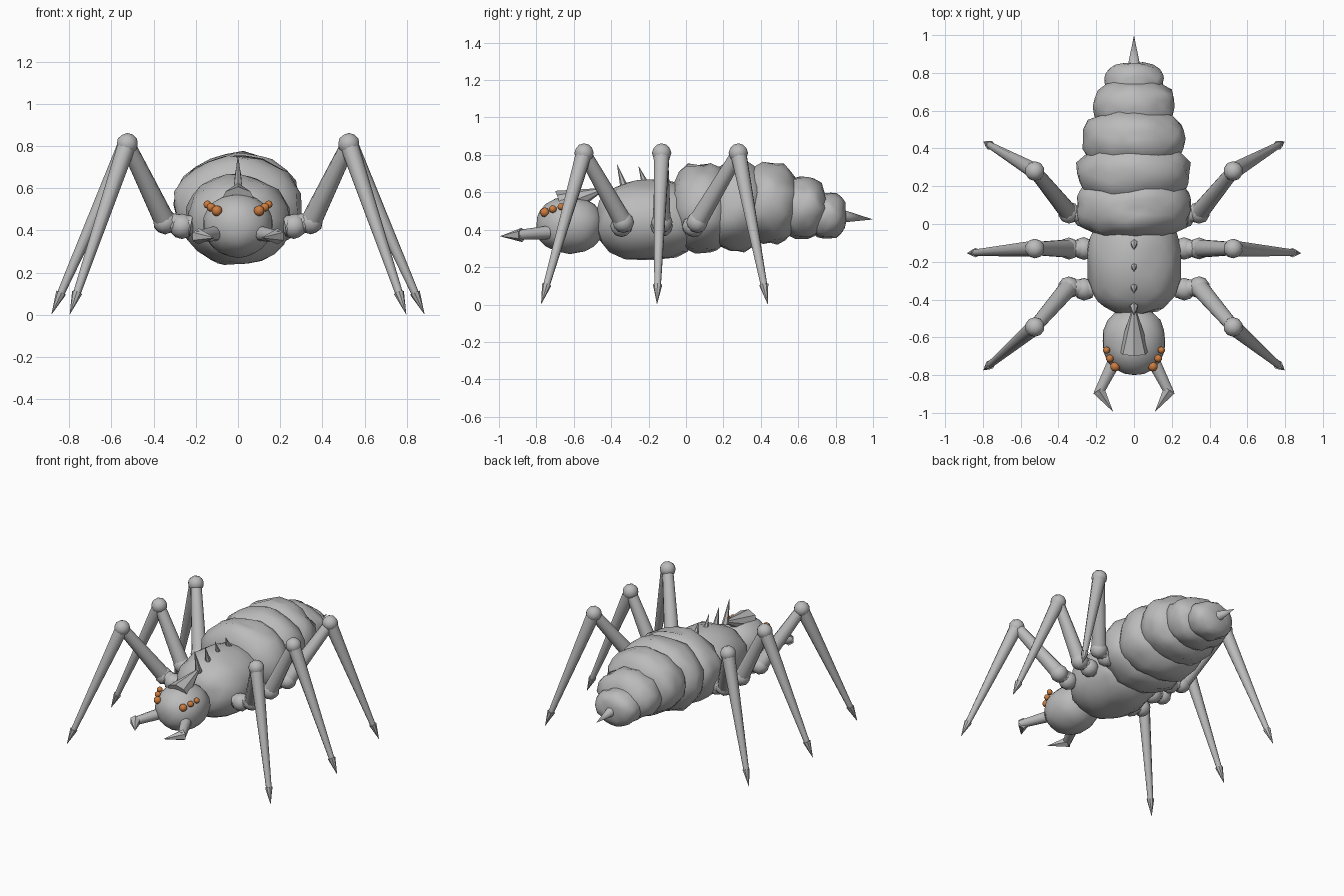
import bpy, bmesh, math
from mathutils import Vector, noise

if "Cube" in bpy.data.objects:
    bpy.data.objects.remove(bpy.data.objects["Cube"])


def material(name, rgb):
    m = bpy.data.materials.new(name)
    m.diffuse_color = (*rgb, 1)
    m.use_nodes = True
    m.node_tree.nodes["Principled BSDF"].inputs["Base Color"].default_value = m.diffuse_color
    return m


GREY = material("shell grey", (0.5, 0.5, 0.5))
ORANGE = material("eye orange", (0.6, 0.2, 0.05))


def finish(name, bm, mat, angle=40):
    me = bpy.data.meshes.new(name)
    bm.to_mesh(me)
    bm.free()
    ob = bpy.data.objects.new(name, me)
    bpy.context.collection.objects.link(ob)
    me.materials.append(mat)
    bpy.context.view_layer.objects.active = ob
    ob.select_set(True)
    bpy.ops.object.shade_smooth_by_angle(angle=math.radians(angle))
    ob.select_set(False)
    return ob


def blob(name, centre, radii, rough=0.0, power=2.0, detail=3, mat=GREY):
    """Ellipsoid, optionally blunt along y and roughened."""
    bm = bmesh.new()
    bmesh.ops.create_icosphere(bm, subdivisions=detail, radius=1)
    c = Vector(centre)
    for v in bm.verts:
        d = v.co.normalized()
        ring = math.hypot(d.x, d.z)
        d /= (abs(d.y) ** power + ring ** power) ** (1 / power)
        d *= 1 + rough * noise.noise(d * 2.6 + c * 7)
        v.co = c + Vector(a * b for a, b in zip(d, radii))
    return finish(name, bm, mat, 50)


def rod(name, a, b, r1, r2=0.0, sides=10):
    """Tapered rod or spike between two points."""
    a, b = Vector(a), Vector(b)
    bm = bmesh.new()
    bmesh.ops.create_cone(bm, cap_ends=True, segments=sides, radius1=r1,
                          radius2=r2, depth=(b - a).length)
    bmesh.ops.remove_doubles(bm, verts=bm.verts, dist=1e-5)
    turn = (b - a).to_track_quat('Z', 'Y').to_matrix()
    for v in bm.verts:
        v.co = turn @ v.co + (a + b) / 2
    return finish(name, bm, GREY)


# Head and thorax
blob("head", (0, -0.62, 0.425), (0.167, 0.18, 0.152), 0.04, 2.2)
blob("thorax", (0, -0.2, 0.45), (0.25, 0.28, 0.215), 0.08, 2.7)

# Abdomen rings: y, z, half width, half length, half height
for i, (y, z, rx, ry, rz) in enumerate([
        (0.09, 0.515, 0.308, 0.165, 0.24),
        (0.27, 0.525, 0.298, 0.165, 0.242),
        (0.45, 0.54, 0.27, 0.155, 0.215),
        (0.62, 0.515, 0.215, 0.135, 0.165),
        (0.755, 0.475, 0.155, 0.1, 0.122)]):
    blob(f"abdomen_ring_{i + 1}", (0, y, z), (rx, ry, rz), 0.1, 2.7)

# Tail sting and head crest
rod("sting", (0, 0.81, 0.475), (0, 1.0, 0.455), 0.04)
rod("head_crest", (0, -0.67, 0.53), (0, -0.42, 0.625), 0.083, sides=8)

# Back spines, leaning forward
for i in range(5):
    y = -0.44 + i * 0.115
    rod(f"back_spine_{i + 1}", (0, y, 0.60 + 0.012 * i),
        (0, y - 0.045, 0.765 - 0.011 * i), 0.024, sides=6)

for s, side in ((1, "right"), (-1, "left")):
    # Eyes
    for i, (x, y, z, r) in enumerate([(0.1, -0.755, 0.493, 0.026),
                                      (0.128, -0.712, 0.51, 0.021),
                                      (0.145, -0.668, 0.523, 0.019)]):
        blob(f"{side}_eye_{i + 1}", (s * x, y, z), (r, r, r),
             detail=2, mat=ORANGE)

    # Mandibles
    rod(f"{side}_mandible", (s * 0.11, -0.74, 0.385),
        (s * 0.19, -0.9, 0.372), 0.036, 0.026)
    rod(f"{side}_mandible_claw", (s * 0.188, -0.878, 0.372),
        (s * 0.11, -0.995, 0.365), 0.038, sides=6)

    # Legs: socket y, hip y, knee y, foot x, foot y
    for leg, y0, y1, y2, fx, fy in [
            ("front", -0.345, -0.335, -0.545, 0.798, -0.775),
            ("middle", -0.13, -0.13, -0.13, 0.885, -0.155),
            ("rear", 0.04, 0.06, 0.28, 0.798, 0.437)]:
        n = f"{side}_{leg}"
        socket = Vector((s * 0.22, y0, 0.42))
        hip = Vector((s * 0.345, y1, 0.44))
        knee = Vector((s * 0.525, y2, 0.81))
        foot = Vector((s * fx, fy, 0.0))
        ankle = knee.lerp(foot, 0.88)
        blob(n + "_socket", socket + Vector((s * 0.045, 0, 0)),
             (0.06, 0.06, 0.06), 0.05, detail=2)
        rod(n + "_coxa", socket, hip, 0.05, 0.045)
        blob(n + "_hip", hip, (0.058, 0.058, 0.058), 0.05, detail=2)
        rod(n + "_thigh", hip, knee, 0.05, 0.036)
        blob(n + "_knee", knee, (0.052, 0.052, 0.052), detail=2)
        rod(n + "_shin", knee, ankle, 0.044, 0.018)
        rod(n + "_foot_claw", knee.lerp(foot, 0.87), foot, 0.025, sides=8)
